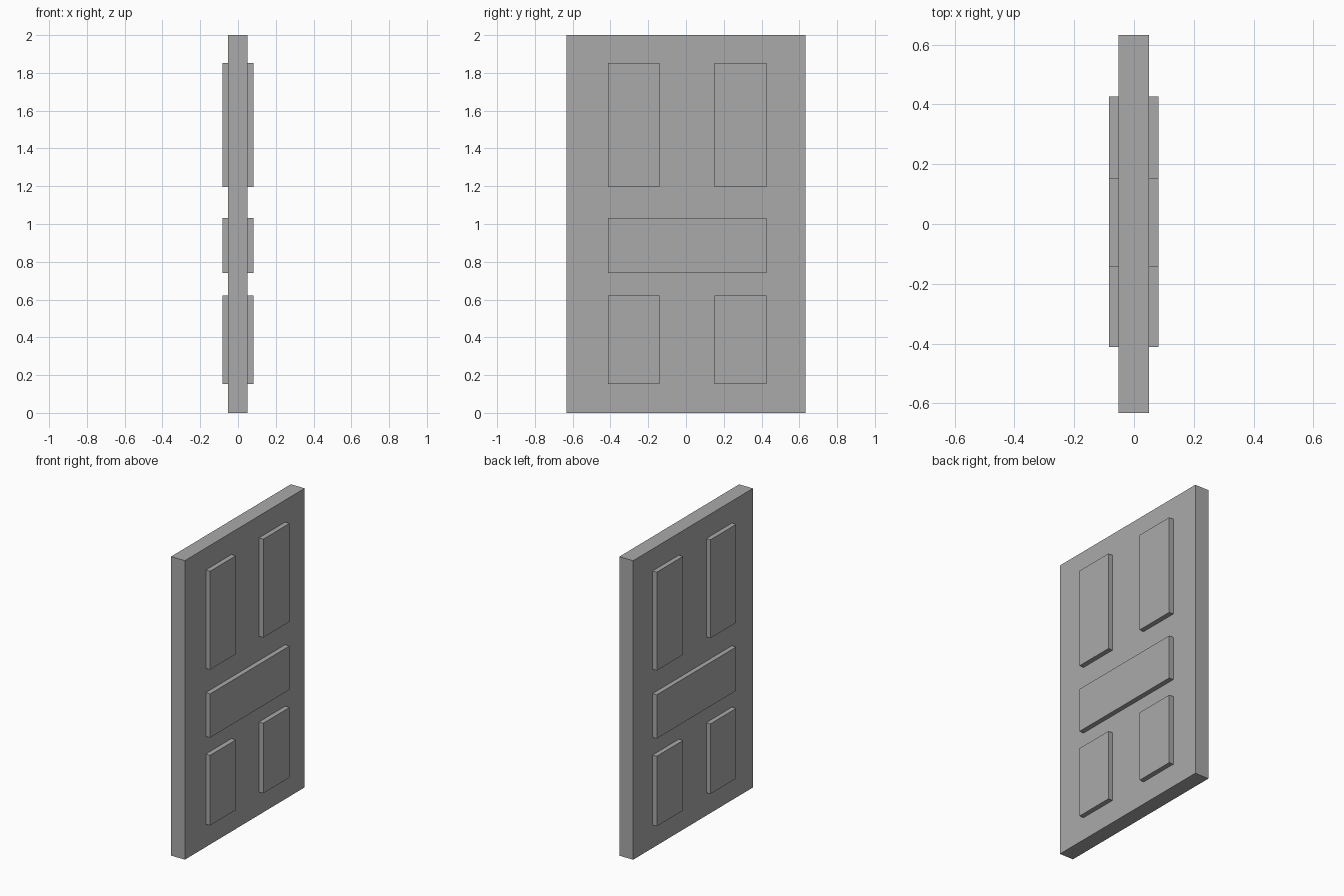
import bpy

# Remove the default cube
cube = bpy.data.objects.get("Cube")
if cube:
    bpy.data.objects.remove(cube, do_unlink=True)

# Single grey paint
GREY = (0.4, 0.4, 0.4, 1.0)
paint = bpy.data.materials.new("grey_paint")
paint.use_nodes = True
paint.diffuse_color = GREY
paint.node_tree.nodes["Principled BSDF"].inputs["Base Color"].default_value = GREY


def box(name, x, y, z):
    """Box from (low, high) ranges on each axis."""
    spans = (x, y, z)
    bpy.ops.mesh.primitive_cube_add(size=1, location=[(a + b) / 2 for a, b in spans])
    obj = bpy.context.object
    obj.name = name
    obj.scale = [b - a for a, b in spans]
    bpy.ops.object.transform_apply(location=False, rotation=False, scale=True)
    obj.data.materials.append(paint)
    return obj


# Door slab
FACES = {"left": (0.04, 0.082), "right": (-0.083, -0.04)}
box("door_slab", (-0.052, 0.05), (-0.633, 0.633), (0, 2))

# Raised panels, repeated on both faces of the slab
FRONT, BACK = (-0.412, -0.14), (0.15, 0.427)
TOP, MIDDLE, BOTTOM = (1.195, 1.853), (0.74, 1.033), (0.153, 0.622)
panels = {
    "top_front_panel": (FRONT, TOP),
    "top_back_panel": (BACK, TOP),
    "middle_panel": ((FRONT[0], BACK[1]), MIDDLE),
    "bottom_front_panel": (FRONT, BOTTOM),
    "bottom_back_panel": (BACK, BOTTOM),
}
for side, depth in FACES.items():
    for name, (y, z) in panels.items():
        box(f"{name}_{side}", depth, y, z)
